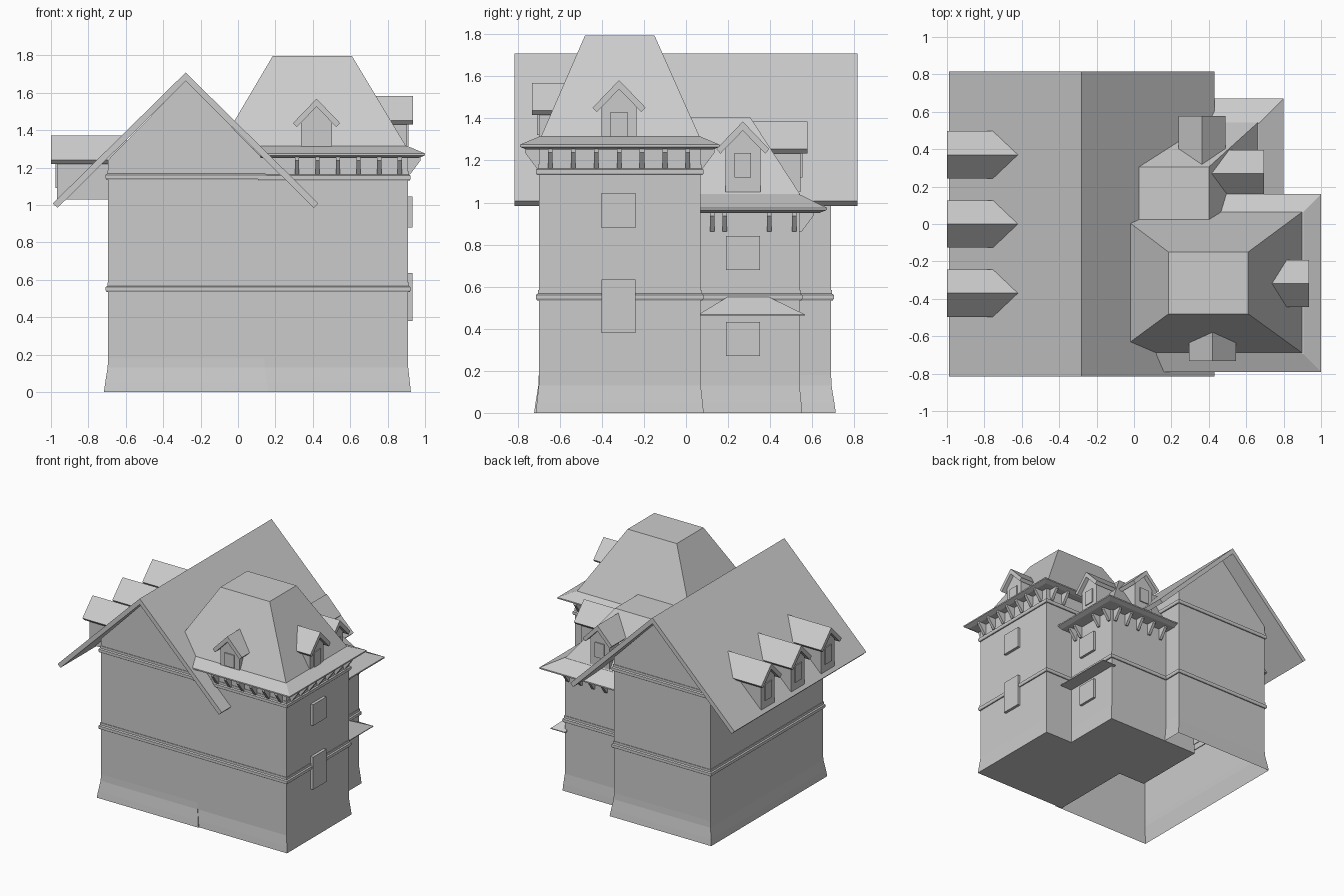
import bpy, bmesh
from math import radians
from mathutils import Matrix

if "Cube" in bpy.data.objects:
    bpy.data.objects.remove(bpy.data.objects["Cube"])


def finish(name, bm, matrix=None):
    bmesh.ops.remove_doubles(bm, verts=bm.verts, dist=1e-5)
    bmesh.ops.recalc_face_normals(bm, faces=bm.faces)
    if matrix:
        bm.transform(matrix)
    me = bpy.data.meshes.new(name)
    bm.to_mesh(me)
    bm.free()
    ob = bpy.data.objects.new(name, me)
    bpy.context.collection.objects.link(ob)
    return ob


def loft(name, rings, bottom=True, top=True):
    """Stack of rectangles (x0, x1, y0, y1, z) skinned together."""
    bm = bmesh.new()
    vs = [[bm.verts.new(p) for p in ((a, c, z), (b, c, z), (b, d, z), (a, d, z))]
          for a, b, c, d, z in rings]
    for lo, hi in zip(vs, vs[1:]):
        for i in range(4):
            j = (i + 1) % 4
            bm.faces.new((lo[i], lo[j], hi[j], hi[i]))
    if bottom:
        bm.faces.new(vs[0][::-1])
    if top:
        bm.faces.new(vs[-1])
    return finish(name, bm)


def grow(r, o, z, left=None):
    """Rectangle r enlarged by o at height z; left side can be held fixed."""
    return (r[0] - o if left is None else left, r[1] + o, r[2] - o, r[3] + o, z)


def prism(name, pts, d0, d1, loc=(0, 0, 0), angle=0):
    """Profile in local (y, z) extruded along local x, then turned about z."""
    bm = bmesh.new()
    a = [bm.verts.new((d0, y, z)) for y, z in pts]
    b = [bm.verts.new((d1, y, z)) for y, z in pts]
    n = len(pts)
    bm.faces.new(a)
    bm.faces.new(b[::-1])
    for i in range(n):
        j = (i + 1) % n
        bm.faces.new((a[i], b[i], b[j], a[j]))
    return finish(name, bm, Matrix.Translation(loc) @ Matrix.Rotation(radians(angle), 4, 'Z'))


def box(name, x0, x1, y0, y1, z0, z1):
    return loft(name, [(x0, x1, y0, y1, z0), (x0, x1, y0, y1, z1)])


def moulding(name, r, z):
    prof = [(-.005, -.02), (.008, -.02), (.013, -.012), (.013, .006), (.004, .012), (.004, .03), (-.005, .03)]
    loft(name, [grow(r, o, z + h) for o, h in prof], False, False)


def dormer(name, x, y, angle, ridge, base, depth, w0, w1):
    loc = (x, y, 0)
    right = [(.126, ridge - .131), (.106, ridge - .152)]
    left = [(-a, z) for a, z in right[::-1]]
    prism(name + "_roof", [(0, ridge)] + right + [(0, ridge - .043)] + left, -depth, .032, loc, angle)
    prism(name + "_wall", [(-.083, base), (.083, base), (.083, ridge - .125),
                           (0, ridge - .04), (-.083, ridge - .125)], -depth * .85, 0, loc, angle)
    prism(name + "_window", [(-.04, w0), (.04, w0), (.04, w1), (-.04, w1)], -.01, .008, loc, angle)


def bracket(name, x, y, angle, z):
    prism(name, [(-.01, z), (-.01, z - .095), (.01, z - .095), (.066, z - .02), (.066, z)],
          -.011, .011, (x, y, 0), angle - 90)


def eave(name, r, left, o, z, rise):
    """Thin flared skirt around a tower."""
    loft(name, [grow(r, o - .035, z, left), grow(r, o, z + .014, left),
                grow(r, o, z + .024, left), grow(r, -.005, z + rise, left)])


# main gabled wing: open-bottomed shell with flared foot
wing = (-.695, .14, -.70, .69)
loft("wing_walls", [grow(wing, .022, 0), grow(wing, .015, .05), grow(wing, .002, .13), grow(wing, 0, .18),
                    grow(wing, 0, 1.24), (-.28, -.28, -.70, .69, 1.665)], False, False)
moulding("wing_lower_moulding", wing, .555)
moulding("wing_upper_moulding", wing, 1.155)
prism("wing_roof", [(0, 1.708), (-.71, 1.008), (-.685, .984), (0, 1.662), (.685, .984), (.71, 1.008)],
      -.815, .815, (-.28, 0, 0), 90)

# front tower
ft = (.12, .91, -.70, .07)
loft("front_tower_walls", [grow(ft, .014, 0), grow(ft, .009, .05), grow(ft, 0, .13), grow(ft, 0, 1.26)])
moulding("front_tower_lower_moulding", ft, .555)
moulding("front_tower_upper_moulding", ft, 1.15)
eave("front_tower_eave", ft, .12, .09, 1.251, .064)
loft("front_tower_roof", [(-.1, .9, -.69, .065, 1.30), (-.1, .9, -.69, .065, 1.312),
                          (.185, .61, -.48, -.15, 1.795)])
for i in range(6):
    x = .315 + .11 * i
    bracket("front_bracket", x, -.70, -90, 1.258)
    if x > .72:
        bracket("front_tower_back_bracket", x, .07, 90, 1.258)
for i in range(7):
    bracket("side_bracket", .91, -.645 + .109 * i, 0, 1.258)
box("front_tower_upper_window", .90, .932, -.402, -.24, .88, 1.045)
box("front_tower_lower_window", .90, .932, -.402, -.24, .38, .635)
dormer("front_dormer", .42, -.70, -90, 1.568, 1.30, .22, 1.32, 1.42)
dormer("right_dormer", .904, -.318, 0, 1.582, 1.30, .24, 1.315, 1.43)

# back tower
bt = (-.13, .67, -.03, .54)
loft("back_tower_walls", [grow(bt, .012, 0, -.13), grow(bt, .008, .05, -.13),
                          grow(bt, 0, .13, -.13), grow(bt, 0, .98, -.13)])
moulding("back_tower_moulding", (.1, .67, 0, .54), .555)
eave("back_tower_eave", (.1, .67, -.03, .54), .1, .13, .951, .09)
loft("back_tower_roof", [(0, .662, -.3, .542, 1.02), (0, .662, -.3, .542, 1.04), (0, .40, -.3, .305, 1.406)])
for y in (.125, .185, .395, .515):
    bracket("back_tower_side_bracket", .67, y, 0, .957)
for x in (.2, .31, .42, .53, .64):
    bracket("back_tower_rear_bracket", x, .54, 90, .957)
box("back_tower_upper_window", .66, .69, .19, .352, .68, .842)
box("back_tower_lower_window", .66, .69, .19, .352, .27, .432)
loft("awning", [(.65, .775, .06, .565, .462), (.65, .775, .06, .565, .468), (.65, .68, .2, .39, .553)])
dormer("back_tower_side_dormer", .662, .27, 0, 1.385, 1.05, .30, 1.12, 1.235)
dormer("back_tower_rear_dormer", .363, .545, 90, 1.385, 1.05, .30, 1.12, 1.235)

# row of dormers on the left slope
for i in range(3):
    dormer("left_dormer", -.967, .37 * (i - 1), 180, 1.372, 1.03, .37, 1.09, 1.22)
